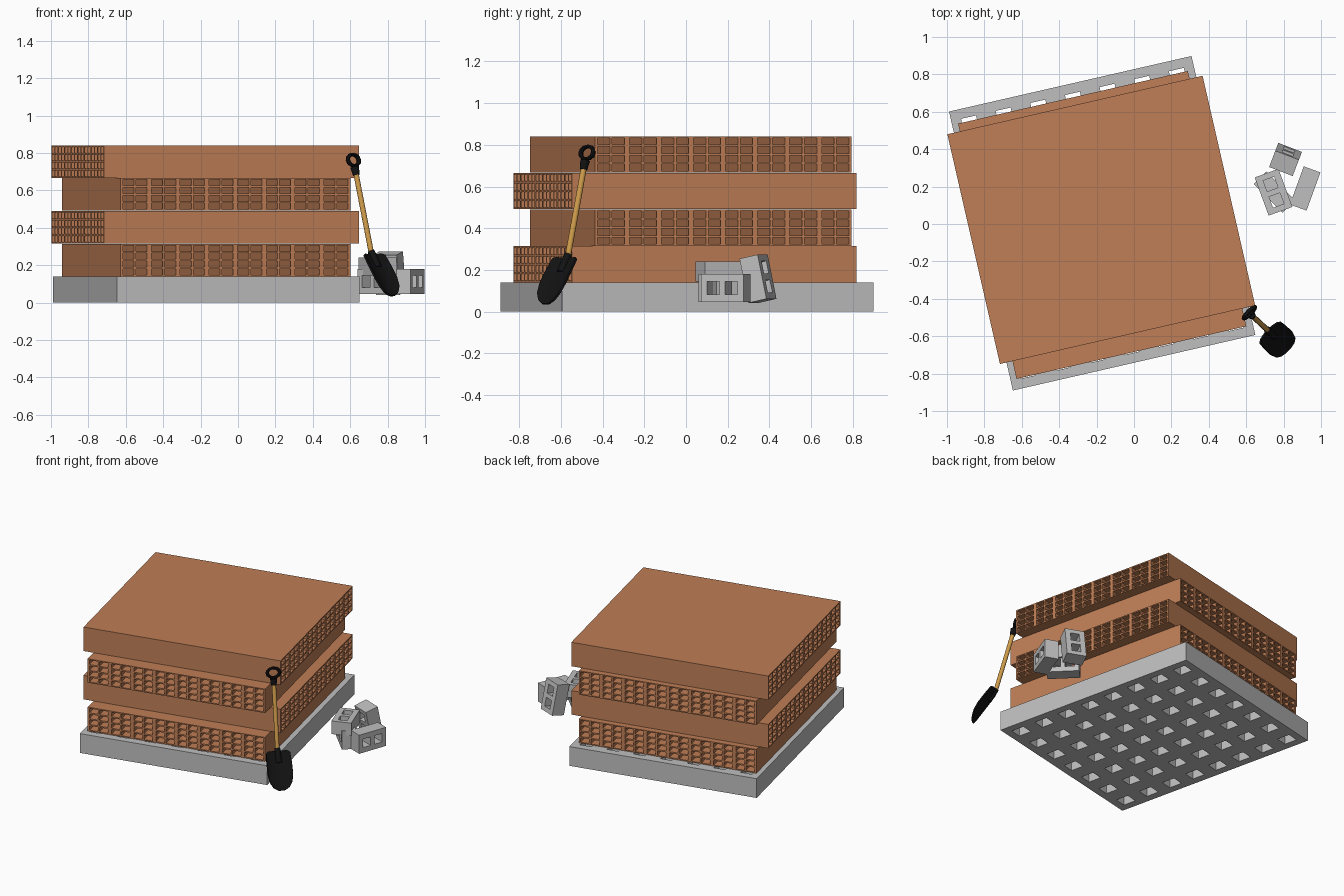
import bpy, bmesh, math
from mathutils import Matrix, Vector

if "Cube" in bpy.data.objects:
    bpy.data.objects.remove(bpy.data.objects["Cube"])


def material(name, rgb):
    m = bpy.data.materials.new(name)
    m.diffuse_color = (*rgb, 1)
    m.use_nodes = True
    m.node_tree.nodes["Principled BSDF"].inputs["Base Color"].default_value = m.diffuse_color
    return m


BRICK = material("brick", (0.52, 0.21, 0.093))
CONCRETE = material("concrete", (0.52, 0.52, 0.52))
WOOD = material("wood", (0.62, 0.33, 0.07))
BLACK = material("black_iron", (0.006, 0.006, 0.006))


def finish(bm, name, mat, matrix=Matrix()):
    bmesh.ops.recalc_face_normals(bm, faces=bm.faces)
    me = bpy.data.meshes.new(name)
    bm.to_mesh(me)
    bm.free()
    me.materials.append(mat)
    ob = bpy.data.objects.new(name, me)
    ob.matrix_world = matrix
    bpy.context.collection.objects.link(ob)
    return ob


def stops(size, groups, holes, hole, gap):
    """Grid lines across a width: groups of holes, each hole separated by a gap."""
    out = [-size / 2]
    pitch = size / groups
    for g in range(groups):
        c = -size / 2 + pitch * (g + 0.5)
        for h in range(holes):
            m = c + (h - (holes - 1) / 2) * (hole + gap)
            out += [m - hole / 2, m + hole / 2]
    return out + [size / 2]


def perforated(name, mat, xs, ys, depth, matrix):
    """Slab with square through holes wherever both grid cells are odd."""
    bm = bmesh.new()
    v = [[bm.verts.new((x, y, -depth / 2)) for y in ys] for x in xs]
    faces = []
    for i in range(len(xs) - 1):
        for j in range(len(ys) - 1):
            if not (i % 2 and j % 2):
                faces.append(bm.faces.new((v[i][j], v[i + 1][j], v[i + 1][j + 1], v[i][j + 1])))
    ext = bmesh.ops.extrude_face_region(bm, geom=faces, use_keep_orig=True)
    bmesh.ops.translate(bm, vec=(0, 0, depth),
                        verts=[e for e in ext["geom"] if isinstance(e, bmesh.types.BMVert)])
    return finish(bm, name, mat, matrix)


def place(x, y, z, turn):
    return Matrix.Translation((x, y, z)) @ Matrix.Rotation(math.radians(turn), 4, 'Z')


STAND = Matrix.Rotation(math.radians(90), 4, 'X')
YAW = 12.9

# Concrete base with a grid of 7 x 8 holes
base_x = stops(1.33, 1, 7, 0.082, 0.108)
base_y = stops(1.53, 1, 8, 0.095, 0.095)
perforated("base_slab", CONCRETE, base_x, base_y, 0.14, place(-0.17, 0.004, 0.07, YAW))

# Four layers of hollow bricks, every other layer turned a quarter
brick_x = stops(1.26, 8, 2, 0.061, 0.011)
brick_z = stops(0.174, 1, 4, 0.032, 0.010)
for k in range(4):
    cx, cy, turn = ((-0.17, -0.005, YAW), (-0.175, 0.022, YAW + 90))[k % 2]
    perforated(f"brick_layer_{k + 1}", BRICK, brick_x, brick_z, 1.40,
               place(cx, cy, 0.14 + 0.1755 * k + 0.0875, turn) @ STAND)

# Loose concrete blocks with two holes each
block_x = stops(0.217, 1, 2, 0.062, 0.03)
block_y = stops(0.135, 1, 1, 0.062, 0)
upright = Matrix(((0, 1, 0, 0), (0, 0, 1, 0), (1, 0, 0, 0), (0, 0, 0, 1)))
tilt = Matrix.Rotation(math.radians(12), 4, 'X')
blocks = {
    "block_side": place(0.915, 0.19, 0.113, 70) @ STAND,
    "block_under": place(0.75, 0.17, 0.113, 135) @ STAND,
    "block_top": place(0.746, 0.17, 0.193, 110),
    "block_leaning": place(0.81, 0.345, 0.158, -21) @ tilt @ upright,
}
for name, m in blocks.items():
    perforated(name, CONCRETE, block_x, block_y, 0.095, m)


# Shovel leaning on the stack
def rod(name, mat, a, b, r1, r2, sides=12):
    a, b = Vector(a), Vector(b)
    bm = bmesh.new()
    bmesh.ops.create_cone(bm, cap_ends=True, segments=sides, radius1=r1, radius2=r2,
                          depth=(b - a).length)
    rot = (b - a).to_track_quat('Z', 'Y').to_matrix().to_4x4()
    ob = finish(bm, name, mat, Matrix.Translation((a + b) / 2) @ rot)
    for p in ob.data.polygons:
        p.use_smooth = len(p.vertices) == 4


def frame(origin, x, y):
    x, y = x.normalized(), y.normalized()
    z = x.cross(y).normalized()
    m = Matrix((x, y, z)).transposed().to_4x4()
    m.translation = origin
    return m


grip = Vector((0.617, -0.474, 0.762))
neck = Vector((0.626, -0.485, 0.715))
foot = Vector((0.715, -0.568, 0.255))
tip = Vector((0.825, -0.672, 0.037))
across = Vector((0.70, 0.714, 0))
down = (foot - neck).normalized()

rod("shovel_shaft", WOOD, neck, foot, 0.0145, 0.0145)
rod("grip_socket", BLACK, neck + down * 0.035, neck - down * 0.01, 0.018, 0.024)
rod("blade_socket", BLACK, foot - down * 0.02, foot.lerp(tip, 0.3), 0.019, 0.021)

# Ring shaped grip
bpy.ops.mesh.primitive_torus_add(major_segments=12, minor_segments=8,
                                 major_radius=0.042, minor_radius=0.012)
ring = bpy.context.object
ring.name = "shovel_grip"
ring.data.materials.append(BLACK)
ring.matrix_world = frame(grip, across, -down) @ Matrix.Diagonal((1, 0.75, 1, 1))

# Dished blade, one half width per row from shoulder to tip
bm = bmesh.new()
rows = [(0.0, 0.062), (0.05, 0.08), (0.3, 0.084), (0.6, 0.084), (0.8, 0.074), (0.93, 0.052), (1.0, 0.02)]
length = (tip - foot).length
grid = []
for t, w in rows:
    grid.append([bm.verts.new((w * s, t * length, -0.018 * s * s * (w / 0.084) ** 2))
                 for s in (-1, -0.66, -0.33, 0, 0.33, 0.66, 1)])
for r0, r1 in zip(grid, grid[1:]):
    for i in range(6):
        bm.faces.new((r0[i], r0[i + 1], r1[i + 1], r1[i]))
blade = finish(bm, "shovel_blade", BLACK, frame(foot, across, tip - foot))
solid = blade.modifiers.new("thickness", 'SOLIDIFY')
solid.thickness = 0.01
solid.offset = 0
